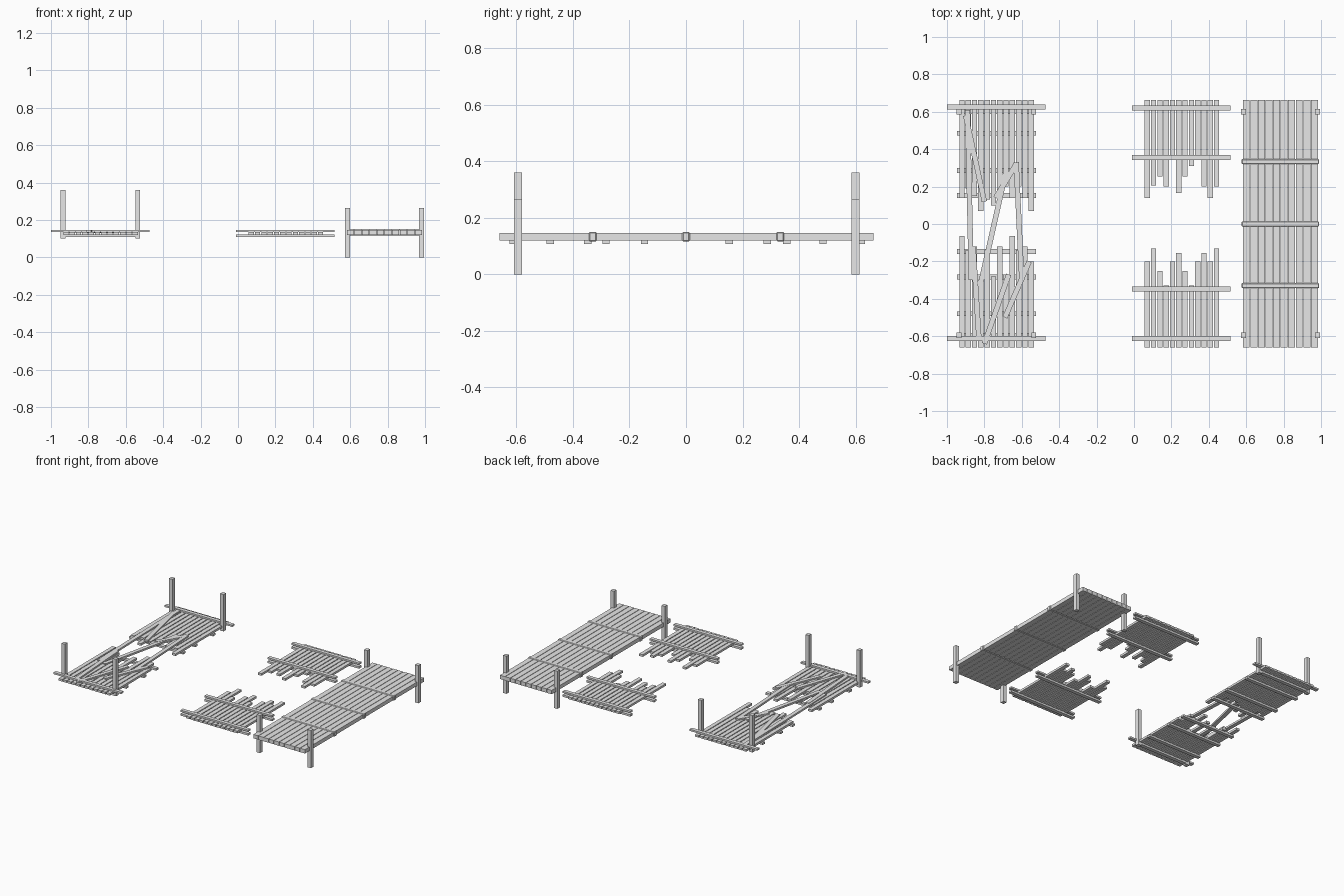
import bpy, math

old = bpy.data.objects.get("Cube")
if old:
    bpy.data.objects.remove(old, do_unlink=True)

wood = bpy.data.materials.new("grey_wood")
wood.use_nodes = True
GREY = (0.8, 0.8, 0.8, 1)
wood.diffuse_color = GREY
wood.node_tree.nodes["Principled BSDF"].inputs["Base Color"].default_value = GREY


def box(name, x, y, z, turn=0.0, bevel=0.0):
    """Box from (low, high) ranges, optionally turned about z."""
    lo, hi = zip(x, y, z)
    bpy.ops.mesh.primitive_cube_add(size=1)
    ob = bpy.context.object
    ob.name = name
    for v in ob.data.vertices:
        v.co = [c * (b - a) for c, a, b in zip(v.co, lo, hi)]
    ob.location = [(a + b) / 2 for a, b in zip(lo, hi)]
    ob.rotation_euler.z = turn
    ob.data.materials.append(wood)
    if bevel:
        m = ob.modifiers.new("bevel", "BEVEL")
        m.width = bevel
        m.segments = 1
    return ob


def around(c, width):
    return (c - width / 2, c + width / 2)


def posts(name, xs, z):
    for x in xs:
        for y in (-0.595, 0.6):
            box(name, around(x, 0.026), around(y, 0.028), z)


def broken_deck(name, x0, ends, outer, z):
    """Row of planks from the outer edge to ragged inner ends."""
    for i, end in enumerate(ends):
        box(name, around(x0 + i * 0.0337, 0.028), sorted((outer, end)), z)


# Whole bridge: planks, wrapped bands and posts
for i in range(10):
    box("whole_plank", around(0.6 + i * 0.0405, 0.037), (-0.66, 0.664), (0.12, 0.147))
for y in (-0.33, 0, 0.334):
    box("binding_band", (0.575, 0.99), around(y, 0.027), (0.116, 0.151), bevel=0.004)
posts("whole_bridge_post", (0.585, 0.981), (0, 0.265))

# Snapped bridge: two ragged halves clamped between bars
PLANK_Z = (0.121, 0.136)
LOW_BAR, HIGH_BAR = (0.108, 0.122), (0.135, 0.147)
broken_deck("snapped_plank_back", 0.071,
            (0.14, 0.205, 0.255, 0.2, 0.345, 0.165, 0.255, 0.31, 0.345, 0.2, 0.14, 0.2),
            0.664, PLANK_Z)
broken_deck("snapped_plank_front", 0.071,
            (-0.2, -0.13, -0.25, -0.33, -0.2, -0.155, -0.25, -0.33, -0.2, -0.155, -0.2, -0.13),
            -0.66, PLANK_Z)
for y in (0.62, 0.356, -0.348, -0.612):
    for z in (LOW_BAR, HIGH_BAR):
        box("snapped_clamp_bar", (-0.01, 0.517), around(y, 0.026), z)

# Collapsed bridge: ragged decks, supports, end bars and posts
broken_deck("collapsed_plank_back", -0.92,
            (0.14, 0.19, 0.15, 0.07, 0.13, 0.1, 0.18, 0.2, 0.14, 0.2, 0.14, 0.07),
            0.664, PLANK_Z)
broken_deck("collapsed_plank_front", -0.92,
            (-0.065, -0.14, -0.12, -0.3, -0.14, -0.28, -0.12, -0.27, -0.065, -0.14, -0.12, -0.2),
            -0.66, PLANK_Z)
for y in (0.6, 0.485, 0.287, 0.153, -0.147, -0.283, -0.48, -0.595):
    box("collapsed_support", (-0.946, -0.525), around(y, 0.026), LOW_BAR)
for y in (0.625, -0.612):
    box("collapsed_end_bar", (-1, -0.474), around(y, 0.026), HIGH_BAR)
posts("collapsed_bridge_post", (-0.935, -0.536), (0.1, 0.36))

# Loose planks fallen across the gap: start and end points
LOOSE = (((-0.68, 0.3), (-0.82, -0.32)),
         ((-0.89, 0.61), (-0.87, -0.3)),
         ((-0.9, 0.58), (-0.8, 0.12)),
         ((-0.63, 0.33), (-0.6, -0.3)),
         ((-0.63, 0.32), (-0.74, 0.14)),
         ((-0.56, -0.2), (-0.69, -0.5)),
         ((-0.67, -0.27), (-0.8, -0.64)),
         ((-0.86, -0.12), (-0.83, -0.6)))
for i, (a, b) in enumerate(LOOSE):
    dx, dy = b[0] - a[0], b[1] - a[1]
    length = math.hypot(dx, dy)
    z = 0.131 + i * 0.0004
    box("loose_plank", around((a[0] + b[0]) / 2, length), around((a[1] + b[1]) / 2, 0.028),
        (z, z + 0.013), math.atan2(dy, dx))
